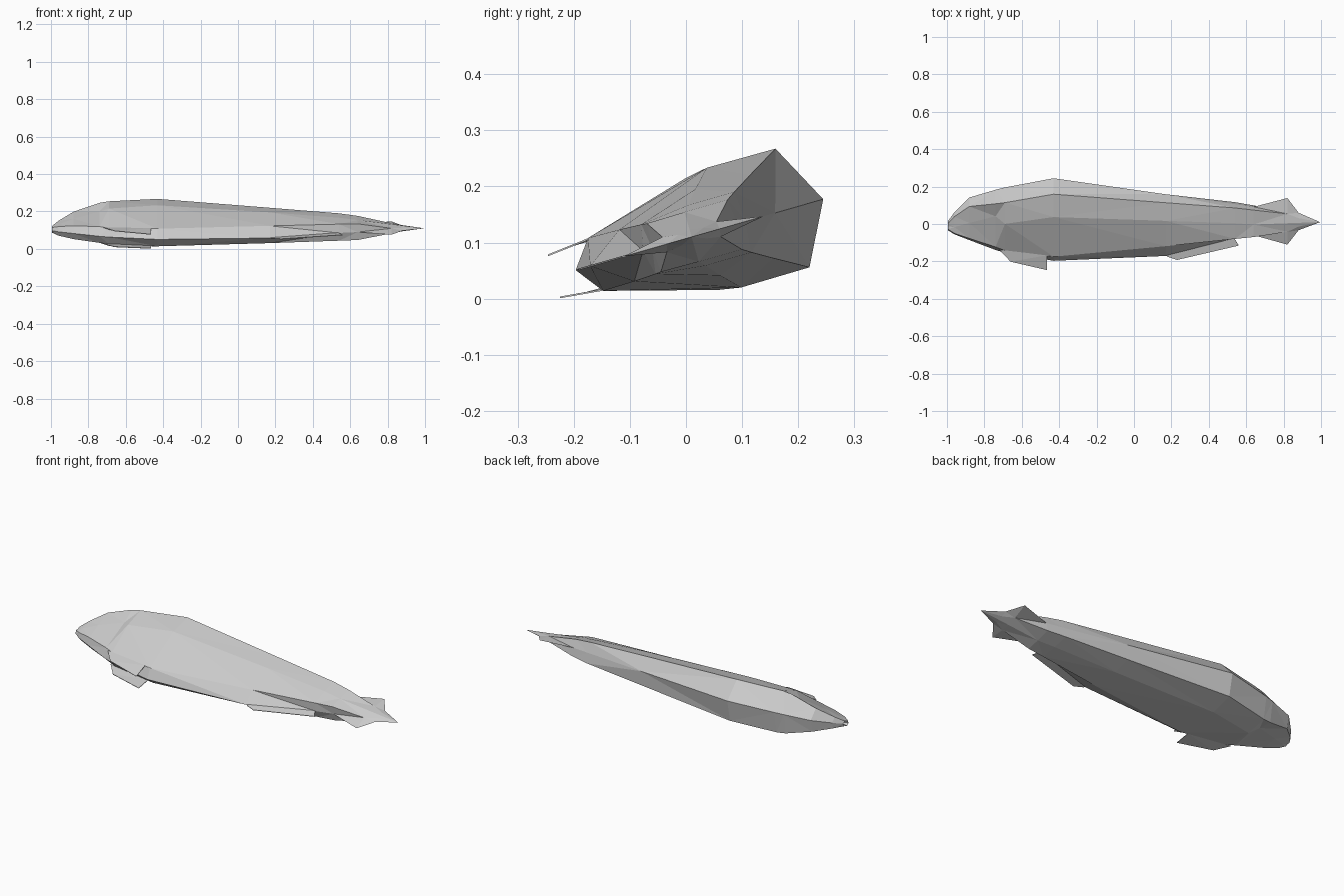
import bpy, bmesh, math

cube = bpy.data.objects.get("Cube")
if cube:
    bpy.data.objects.remove(cube, do_unlink=True)

grey = bpy.data.materials.new("pale_grey")
grey.use_nodes = True
colour = (0.6, 0.6, 0.6, 1)
grey.diffuse_color = colour
grey.node_tree.nodes["Principled BSDF"].inputs["Base Color"].default_value = colour


def finish(name, bm):
    """Turn a bmesh into a part, rolled over onto its flank."""
    bmesh.ops.recalc_face_normals(bm, faces=bm.faces)
    mesh = bpy.data.meshes.new(name)
    bm.to_mesh(mesh)
    bm.free()
    mesh.materials.append(grey)
    obj = bpy.data.objects.new(name, mesh)
    bpy.context.collection.objects.link(obj)
    obj.rotation_euler.x = math.radians(16)
    obj.location = (0, 0.01, 0.11)
    return obj


def fin(name, outline):
    """Thin plate fin from a short outline."""
    bm = bmesh.new()
    bm.faces.new([bm.verts.new(p) for p in outline])
    bmesh.ops.triangulate(bm, faces=bm.faces)
    obj = finish(name, bm)
    mod = obj.modifiers.new("thickness", "SOLIDIFY")
    mod.thickness = 0.003
    mod.offset = 0
    return obj


# Body and tail sections: x, back ridge, (height, half width) x 3, belly keel
sections = [
    (-0.995, 0.005, (-0.005, 0.014), (-0.02, 0.012), (-0.035, 0.014), -0.045),
    (-0.96, 0.055, (0.04, 0.03), (-0.02, 0.027), (-0.055, 0.025), -0.068),
    (-0.88, 0.137, (0.105, 0.062), (0.01, 0.05), (-0.08, 0.037), -0.1),
    (-0.74, 0.18, (0.132, 0.104), (0.055, 0.078), (-0.125, 0.045), -0.155),
    (-0.69, 0.193, (0.14, 0.11), (0.02, 0.104), (-0.145, 0.046), -0.17),
    (-0.43, 0.244, (0.187, 0.11), (0.06, 0.111), (-0.178, 0.049), -0.215),
    (0.17, 0.155, (0.13, 0.077), (0.03, 0.08), (-0.12, 0.048), -0.188),
    (0.54, 0.1, (0.095, 0.056), (0.01, 0.056), (-0.08, 0.046), -0.09),
    (0.64, 0.085, (0.08, 0.046), (0, 0.046), (-0.07, 0.045), -0.073),
    (0.82, 0.134, (0.05, 0.014), (0, 0.022), (-0.05, 0.014), -0.125),
    (0.88, 0.052, (0.025, 0.01), (0, 0.014), (-0.022, 0.01), -0.045),
]
bm = bmesh.new()
rings = []
for x, ridge, *sides, keel in sections:
    left = [(x, u, n) for u, n in sides]
    right = [(x, u, -n) for u, n in reversed(sides)]
    loop = [(x, ridge, 0)] + left + [(x, keel, 0)] + right
    rings.append([bm.verts.new(p) for p in loop])
count = len(rings[0])
for a, b in zip(rings, rings[1:]):
    for i in range(count):
        j = (i + 1) % count
        bm.faces.new((a[i], a[j], b[j], b[i]))

# Open mouth and pointed tail end
mouth = bm.verts.new((-0.95, -0.02, 0))
tip = bm.verts.new((0.995, 0, 0))
for ring, end in ((rings[0], mouth), (rings[-1], tip)):
    for i in range(count):
        bm.faces.new((ring[i], ring[(i + 1) % count], end))
bmesh.ops.triangulate(bm, faces=bm.faces)
finish("body", bm)

# Paired fins under the chest
for name, s in (("upper_chest_fin", 1), ("lower_chest_fin", -1)):
    fin(name, [(-0.72, -0.14, 0.045 * s), (-0.66, -0.207, 0.044 * s),
               (-0.465, -0.255, 0.039 * s), (-0.465, -0.17, 0.048 * s)])

# Single fin under the rear belly
fin("rear_belly_fin", [(0.16, -0.17, 0), (0.18, -0.192, 0), (0.23, -0.21, 0),
                       (0.56, -0.13, 0), (0.53, -0.08, 0)])
